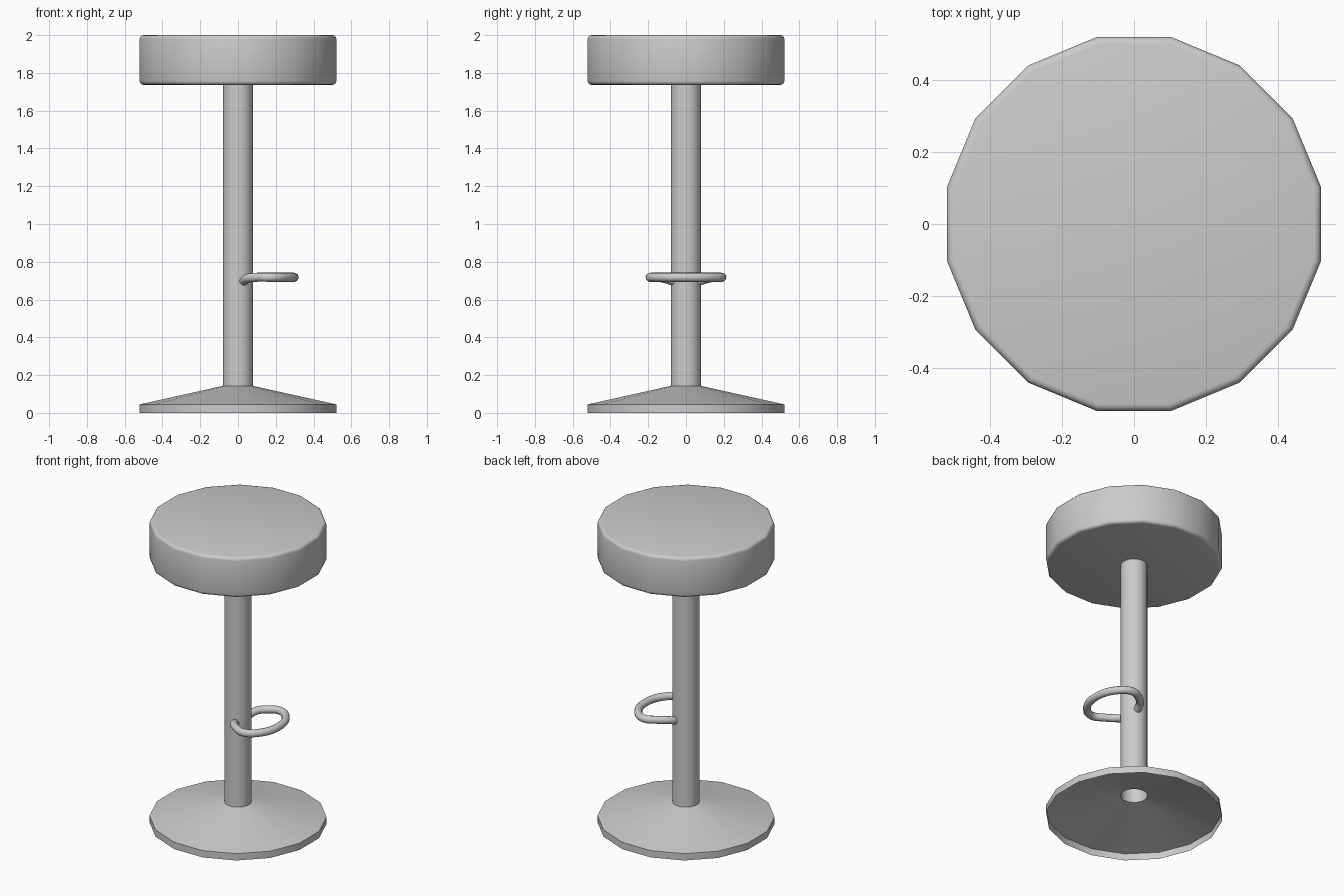
import bpy, bmesh, math

if "Cube" in bpy.data.objects:
    bpy.data.objects.remove(bpy.data.objects["Cube"])

SIDES = 16
grey = bpy.data.materials.new("grey")
grey.diffuse_color = (0.6, 0.6, 0.6, 1)
grey.use_nodes = True
grey.node_tree.nodes["Principled BSDF"].inputs["Base Color"].default_value = grey.diffuse_color


def finish(ob, angle=35):
    ob.data.materials.clear()
    ob.data.materials.append(grey)
    bpy.ops.object.select_all(action='DESELECT')
    ob.select_set(True)
    bpy.context.view_layer.objects.active = ob
    bpy.ops.object.shade_smooth_by_angle(angle=math.radians(angle))


def lathe(name, profile, cap_bottom=False, cap_top=False):
    """Revolve (radius, height) pairs into a 16-sided shell."""
    bm = bmesh.new()
    rings = []
    for r, z in profile:
        angles = [2 * math.pi * (i + 0.5) / SIDES for i in range(SIDES)]
        rings.append([bm.verts.new((r * math.cos(a), r * math.sin(a), z)) for a in angles])
    for lo, hi in zip(rings, rings[1:]):
        for i in range(SIDES):
            j = (i + 1) % SIDES
            bm.faces.new((lo[i], lo[j], hi[j], hi[i]))
    if cap_bottom:
        bm.faces.new(rings[0][::-1])
    if cap_top:
        bm.faces.new(rings[-1])
    me = bpy.data.meshes.new(name)
    bm.to_mesh(me)
    bm.free()
    ob = bpy.data.objects.new(name, me)
    bpy.context.collection.objects.link(ob)
    finish(ob)
    return ob


# Cushion with rounded rims
R, B, Z0, Z1 = 0.531, 0.02, 1.737, 2.0
steps = [math.radians(a) for a in (0, 30, 60, 90)]
seat = [(R - B + B * math.sin(a), Z0 + B - B * math.cos(a)) for a in steps]
seat += [(R - B + B * math.cos(a), Z1 - B + B * math.sin(a)) for a in steps]
lathe("seat", seat, True, True)

# Hollow post and hollow conical foot, both open underneath
lathe("post", [(0.081, 0.143), (0.081, 1.74)])
lathe("base", [(0.531, 0.0), (0.531, 0.045), (0.081, 0.143)])

# Footrest: bent tube, mirrored about y = 0
half = [(0.03, 0.07, 0.698), (0.05, 0.115, 0.712), (0.10, 0.16, 0.718),
        (0.17, 0.19, 0.718), (0.247, 0.145, 0.718)]
path = half + [(0.297, 0, 0.718)] + [(x, -y, z) for x, y, z in reversed(half)]
curve = bpy.data.curves.new("footrest", 'CURVE')
curve.dimensions = '3D'
curve.bevel_depth = 0.024
curve.bevel_resolution = 4
curve.resolution_u = 6
curve.use_fill_caps = True
spline = curve.splines.new('BEZIER')
spline.bezier_points.add(len(path) - 1)
for p, co in zip(spline.bezier_points, path):
    p.co = co
    p.handle_left_type = p.handle_right_type = 'AUTO'
footrest = bpy.data.objects.new("footrest", curve)
bpy.context.collection.objects.link(footrest)
bpy.ops.object.select_all(action='DESELECT')
footrest.select_set(True)
bpy.context.view_layer.objects.active = footrest
bpy.ops.object.convert(target='MESH')
finish(bpy.context.view_layer.objects.active, 50)
